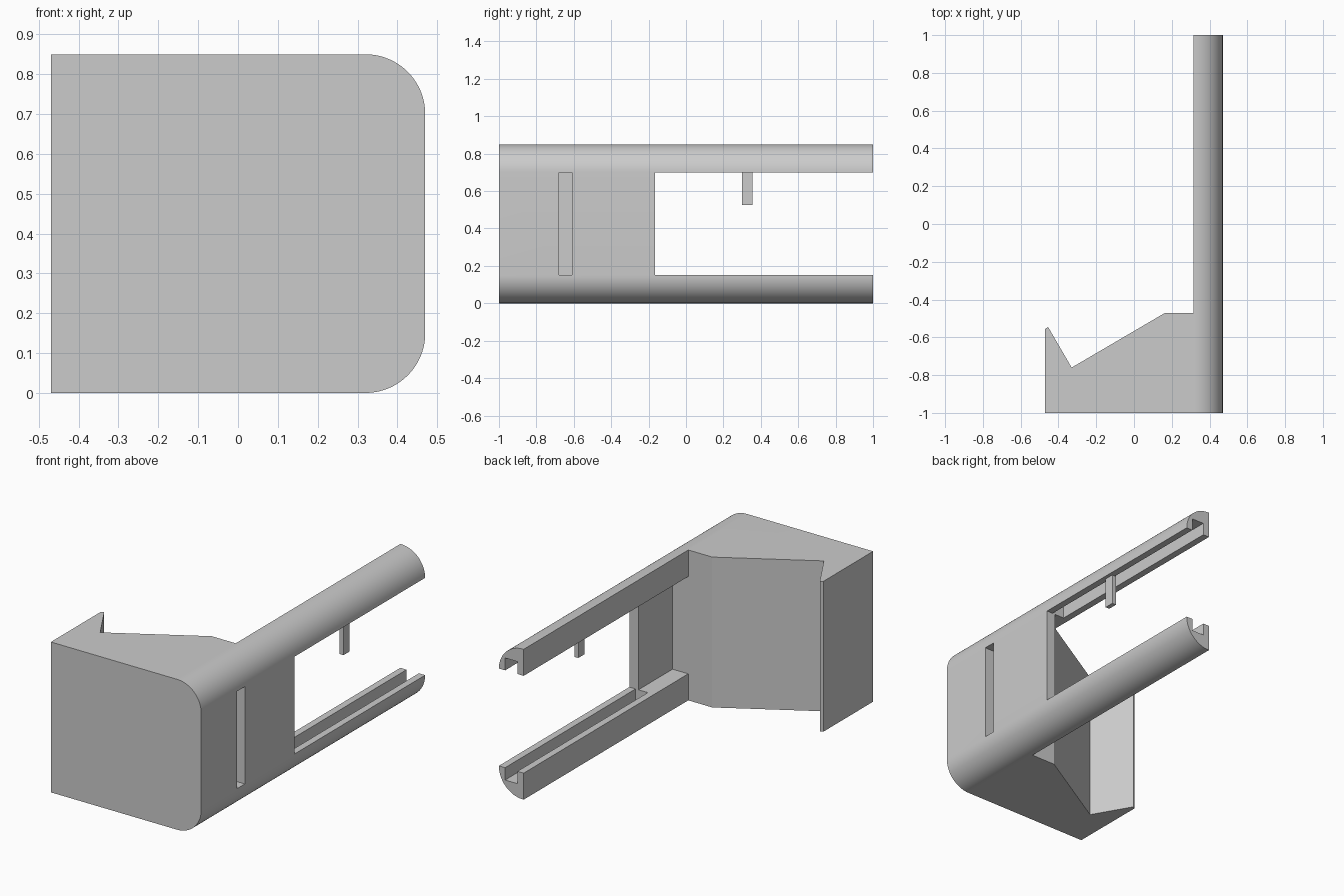
import bpy
import bmesh
from math import sin, cos, pi
from mathutils import Vector

if "Cube" in bpy.data.objects:
    bpy.data.objects.remove(bpy.data.objects["Cube"], do_unlink=True)

grey = bpy.data.materials.new("plain_grey")
grey.use_nodes = True
colour = (0.6, 0.6, 0.6, 1)
grey.diffuse_color = colour
grey.node_tree.nodes["Principled BSDF"].inputs["Base Color"].default_value = colour


def prism(name, points, direction):
    """Extrude a closed outline along a direction."""
    bm = bmesh.new()
    face = bm.faces.new([bm.verts.new(p) for p in points])
    ext = bmesh.ops.extrude_face_region(bm, geom=[face])
    moved = [v for v in ext["geom"] if isinstance(v, bmesh.types.BMVert)]
    bmesh.ops.translate(bm, verts=moved, vec=Vector(direction))
    bmesh.ops.recalc_face_normals(bm, faces=bm.faces)
    mesh = bpy.data.meshes.new(name)
    bm.to_mesh(mesh)
    bm.free()
    mesh.materials.append(grey)
    obj = bpy.data.objects.new(name, mesh)
    bpy.context.collection.objects.link(obj)
    return obj


def box(name, x, y, z):
    outline = [(x[0], y[0], z[0]), (x[1], y[0], z[0]),
               (x[1], y[1], z[0]), (x[0], y[1], z[0])]
    return prism(name, outline, (0, 0, z[1] - z[0]))


def combine(target, cutter, operation):
    """Apply a boolean and discard the cutter."""
    mod = target.modifiers.new("cut", "BOOLEAN")
    mod.object = cutter
    mod.operation = operation
    mod.solver = "EXACT"
    bpy.context.view_layer.objects.active = target
    bpy.ops.object.modifier_apply(modifier=mod.name)
    bpy.data.objects.remove(cutter, do_unlink=True)


SIDE, TOP, R = 0.47, 0.85, 0.15
RAIL_IN, PANEL_IN = 0.315, 0.413
PANEL_END, BODY_END = -0.165, -0.47
STEPS = 20

# Bracket: front outline with two rounded corners, run along the full length
section = [(-SIDE, -1, TOP), (-SIDE, -1, 0)]
for centre_z, start in ((R, -pi / 2), (TOP - R, 0)):
    for i in range(STEPS + 1):
        a = start + i * pi / 2 / STEPS
        section.append((SIDE - R + R * cos(a), -1, centre_z + R * sin(a)))
bracket = prism("bracket", section, (0, 2, 0))

# Plan outline with the hooked notch and the long arm
plan = [(-0.6, -1.1), (0.6, -1.1), (0.6, 1.1), (RAIL_IN, 1.1),
        (RAIL_IN, BODY_END), (0.165, BODY_END), (-0.33, -0.76),
        (-0.455, -0.545), (-SIDE, -0.555), (-0.6, -0.63)]
combine(bracket, prism("plan", [(x, y, -0.1) for x, y in plan], (0, 0, 1.1)),
        "INTERSECT")

# Space behind the side panel, open window between rails, rail grooves, slot
middle = (R, TOP - R)
cuts = [
    ((0.2, PANEL_IN), (BODY_END, 1.1), middle),
    ((0.3, 0.6), (PANEL_END, 1.1), middle),
    ((0.354, 0.431), (PANEL_END, 1.1), (0.08, TOP - 0.08)),
    ((0.354, 0.6), (-0.68, -0.61), middle),
]
for x, y, z in cuts:
    combine(bracket, box("cutter", x, y, z), "DIFFERENCE")

# Small peg hanging from the upper rail
peg = box("peg", (0.425, 0.45), (0.30, 0.355), (0.525, 0.72))

bpy.ops.object.select_all(action="DESELECT")
bracket.select_set(True)
bpy.context.view_layer.objects.active = bracket
bpy.ops.object.shade_smooth_by_angle(angle=pi / 6)
